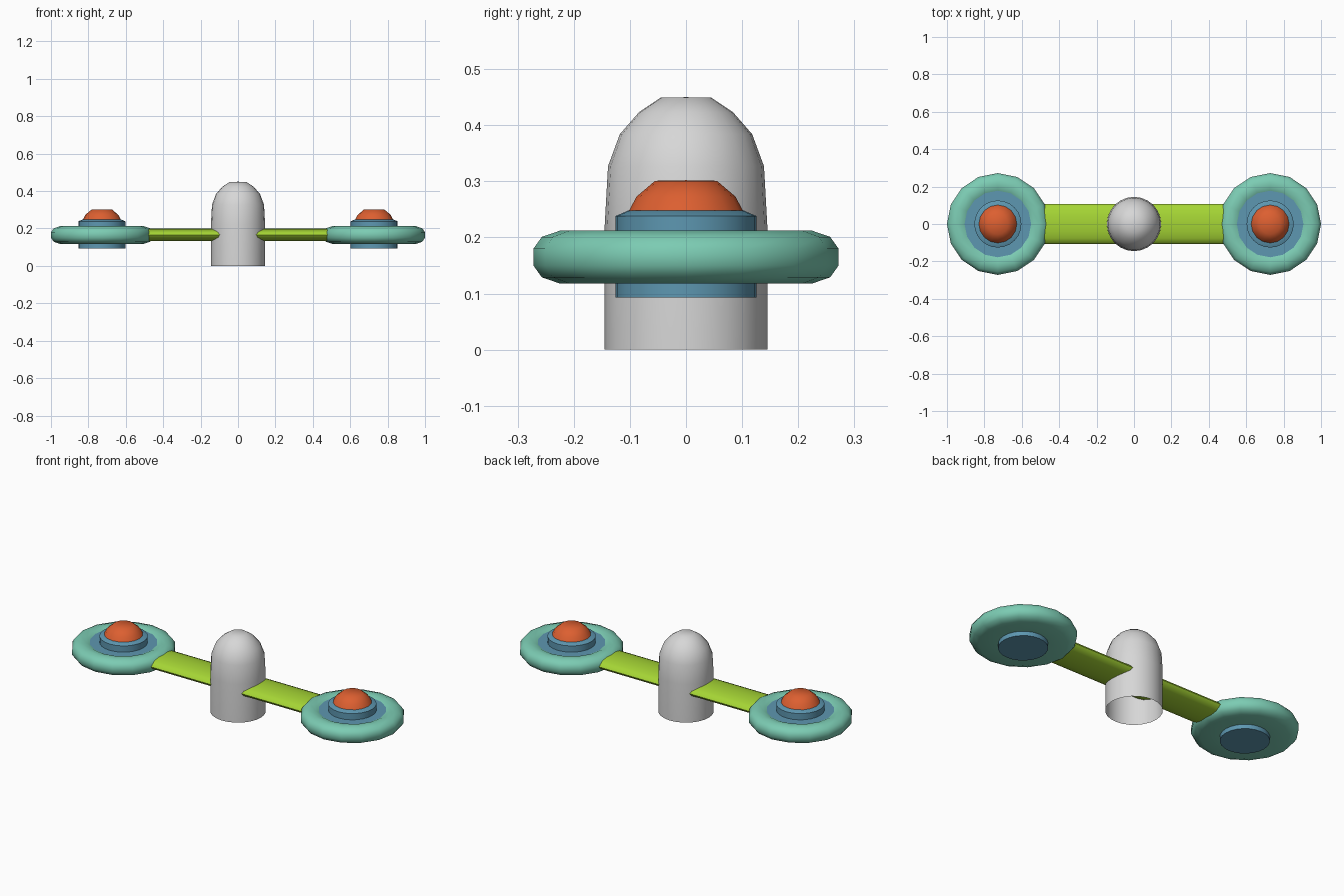
import bpy, bmesh, math

if "Cube" in bpy.data.objects:
    bpy.data.objects.remove(bpy.data.objects["Cube"])


def material(name, rgb):
    m = bpy.data.materials.new(name)
    m.diffuse_color = (*rgb, 1)
    m.use_nodes = True
    m.node_tree.nodes["Principled BSDF"].inputs["Base Color"].default_value = m.diffuse_color
    return m


GREY = material("light_grey", (0.68, 0.68, 0.68))
TEAL = material("sea_green", (0.20, 0.60, 0.45))
BLUE = material("steel_blue", (0.11, 0.31, 0.44))
ORANGE = material("orange", (0.72, 0.115, 0.03))
LIME = material("lime", (0.38, 0.67, 0.035))


def finish(name, bm, mat, angle=50):
    bmesh.ops.remove_doubles(bm, verts=bm.verts, dist=1e-5)
    bmesh.ops.recalc_face_normals(bm, faces=bm.faces)
    me = bpy.data.meshes.new(name)
    bm.to_mesh(me)
    bm.free()
    me.materials.append(mat)
    ob = bpy.data.objects.new(name, me)
    bpy.context.collection.objects.link(ob)
    bpy.ops.object.select_all(action='DESELECT')
    ob.select_set(True)
    bpy.context.view_layer.objects.active = ob
    bpy.ops.object.shade_smooth_by_angle(angle=math.radians(angle))
    return ob


def lathe(name, profile, mat, sides=16, x=0.0):
    """Spin an (r, z) profile about a vertical axis at x."""
    bm = bmesh.new()
    vs = [bm.verts.new((r, 0, z)) for r, z in profile]
    es = [bm.edges.new(p) for p in zip(vs, vs[1:])]
    bmesh.ops.spin(bm, geom=vs + es, cent=(0, 0, 0), axis=(0, 0, 1),
                   angle=math.tau, steps=sides, use_merge=True)
    bmesh.ops.translate(bm, verts=bm.verts, vec=(x, 0, 0))
    return finish(name, bm, mat)


# Central domed body, open underneath
lathe("domed_body", [(0.145, 0), (0.145, 0.22), (0.139, 0.327), (0.118, 0.384),
                     (0.084, 0.423), (0.045, 0.449), (0, 0.45)], GREY, 24)

# Flattened arm running through the body, joining both pods
bm = bmesh.new()
bmesh.ops.create_cone(bm, cap_ends=True, segments=16, radius1=1, radius2=1, depth=1)
for v in bm.verts:
    a, b, c = v.co
    v.co = (c * 1.16, a * 0.107, 0.166 + b * 0.034)
finish("cross_arm", bm, LIME)

# Pods: rounded rim, inner plate, hub and cap on each end
for side, x in (("left", -0.728), ("right", 0.728)):
    lathe(side + "_rim", [(0.12, 0.118), (0.225, 0.118), (0.257, 0.129), (0.272, 0.15),
                          (0.272, 0.18), (0.257, 0.201), (0.225, 0.212),
                          (0.195, 0.210), (0.178, 0.202)], TEAL, 16, x)
    lathe(side + "_plate", [(0.12, 0.202), (0.18, 0.202)], BLUE, 16, x)
    lathe(side + "_hub", [(0, 0.093), (0.126, 0.093), (0.126, 0.238),
                          (0.103, 0.248), (0, 0.248)], BLUE, 24, x)
    lathe(side + "_cap", [(0.102, 0.247), (0.088, 0.273), (0.055, 0.301),
                          (0, 0.302)], ORANGE, 16, x)
